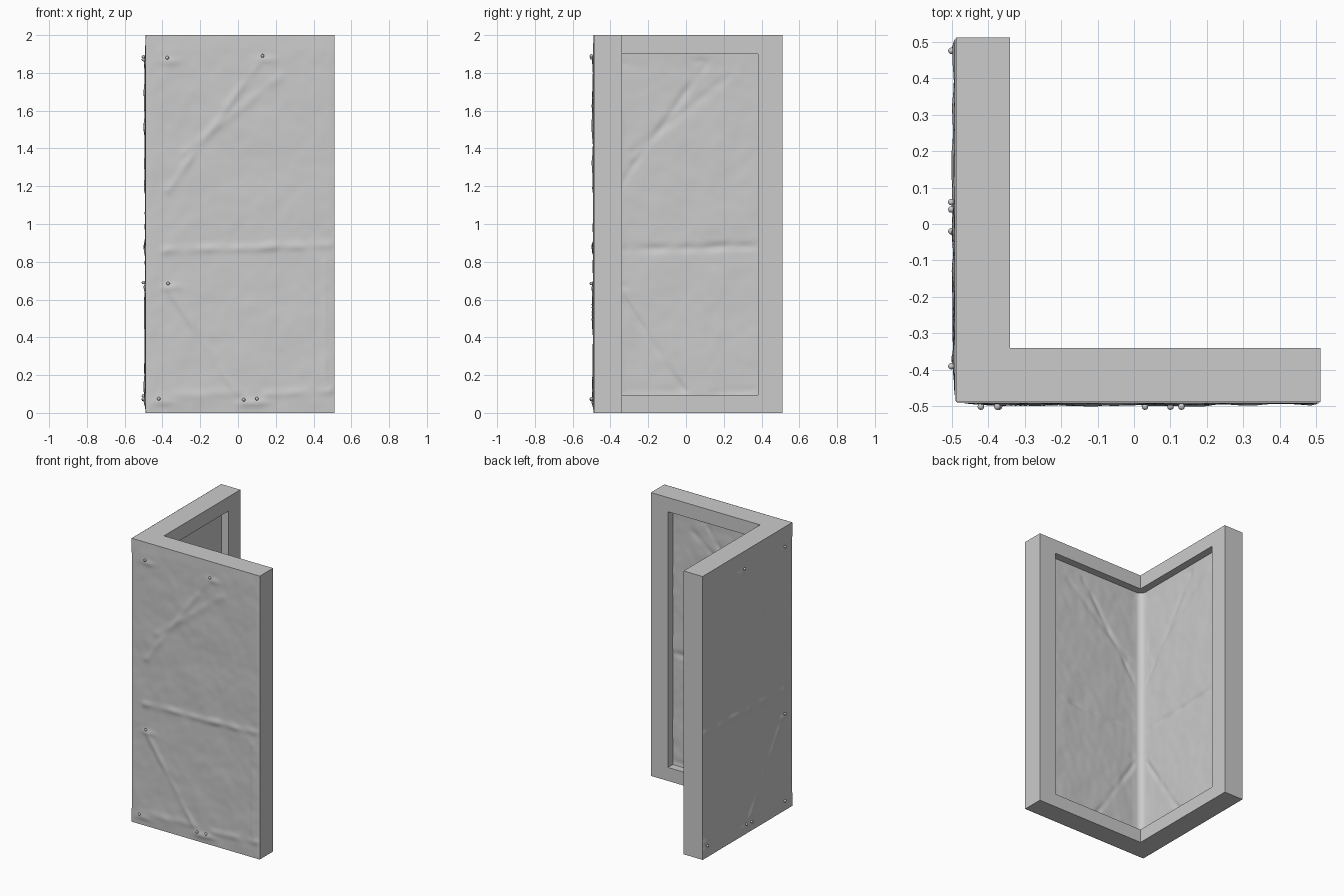
import bpy, bmesh, math
from mathutils import Vector, noise

if "Cube" in bpy.data.objects:
    bpy.data.objects.remove(bpy.data.objects["Cube"])

OUT, INN, END = 0.488, 0.34, 0.512     # outer face, inner face, free end of each wing


def finish(bm, name, smooth=False):
    bmesh.ops.recalc_face_normals(bm, faces=bm.faces)
    mesh = bpy.data.meshes.new(name)
    bm.to_mesh(mesh)
    bm.free()
    obj = bpy.data.objects.new(name, mesh)
    bpy.context.collection.objects.link(obj)
    for p in mesh.polygons:
        p.use_smooth = smooth
    return obj


def prism(name, outline, z0, z1):
    bm = bmesh.new()
    face = bm.faces.new([bm.verts.new((x, y, z0)) for x, y in outline])
    top = bmesh.ops.extrude_face_region(bm, geom=[face])["geom"]
    bmesh.ops.translate(bm, vec=(0, 0, z1 - z0),
                        verts=[v for v in top if isinstance(v, bmesh.types.BMVert)])
    # keep the bottom cap
    if not face.is_valid:
        bmesh.ops.holes_fill(bm, edges=bm.edges)
    return finish(bm, name)


# L-shaped rails and two end posts
L = [(-OUT, -OUT), (END, -OUT), (END, -INN), (-INN, -INN), (-INN, END), (-OUT, END)]
prism("bottom_rail", L, 0, 0.095)
prism("top_rail", L, 1.9, 2.0)
P = [(0.38, -OUT), (END, -OUT), (END, -INN), (0.38, -INN)]
prism("front_wing_post", P, 0.095, 1.9)
prism("side_wing_post", [(y, x) for x, y in P], 0.095, 1.9)

# folds: start (u, z), end (u, z), width, height
FOLDS = [((-0.38, 0.86), (0.52, 0.89), 0.020, 0.008),
         ((-0.37, 1.18), (0.10, 1.84), 0.018, 0.006),
         ((-0.28, 1.38), (0.22, 1.78), 0.022, 0.004),
         ((-0.37, 0.66), (0.00, 0.10), 0.016, 0.006),
         ((-0.40, 0.09), (0.00, 0.10), 0.025, 0.005),
         ((0.15, 0.10), (0.50, 0.12), 0.020, 0.005),
         ((0.46, 0.15), (0.46, 0.80), 0.012, 0.004)]
# tack positions (u, z) on each wing
FRONT_TACKS = [(-0.375, 1.88), (0.13, 1.89), (-0.37, 0.685),
               (-0.42, 0.075), (0.03, 0.07), (0.10, 0.075)]
SIDE_TACKS = [(-0.39, 1.87), (0.06, 1.885), (-0.39, 0.69),
              (-0.39, 0.075), (-0.02, 0.07), (0.04, 0.075), (0.475, 0.09)]


def relief(u, z, tacks, seed):
    h = 0.0025 + 0.0035 * noise.noise((u * 6, z * 5, seed)) \
        + 0.0015 * noise.noise((u * 17, z * 15, seed + 4))
    q = Vector((u, z))
    for a, b, w, amp in FOLDS:
        a, b = Vector(a), Vector(b)
        t = max(0, min(1, (q - a).dot(b - a) / (b - a).length_squared))
        d = (q - a.lerp(b, t)).length
        h += amp * math.exp(-(d / w) ** 2) * (0.75 + noise.noise((u * 9, z * 9, 2)))
    for tu, tz in tacks:       # pucker under each tack
        h += 0.006 * math.exp(-((u - tu - 0.02) / 0.05) ** 2 - ((z - tz + 0.02) / 0.018) ** 2)
    return max(0, min(0.012, h))


def cloth(name, d, r, end, z0, z1, n=76, m=150):
    """Wrinkled sheet following both wings, with a rounded corner."""
    c = -d + r
    path = []
    for i in range(n, 0, -1):
        u = c + (end - c) * i / n
        path.append((-d, u, -1, 0, u, 1))
    for i in range(9):
        a = math.pi + i * math.pi / 16
        nx, ny = math.cos(a), math.sin(a)
        path.append((c + r * nx, c + r * ny, nx, ny, c, 1 if i < 4 else 0))
    for i in range(1, n + 1):
        u = c + (end - c) * i / n
        path.append((u, -d, 0, -1, u, 0))
    bm = bmesh.new()
    rows = []
    for j in range(m + 1):
        z = z0 + (z1 - z0) * j / m
        row = []
        for x, y, nx, ny, u, side in path:
            h = relief(u, z, SIDE_TACKS if side else FRONT_TACKS, 7.3 * side)
            fade = min(1, (z - z0) / 0.05, (z1 - z) / 0.08, (u - c) / 0.04 + 0.3, (end - u) / 0.02)
            h *= max(0, fade)
            row.append(bm.verts.new((x + nx * h, y + ny * h, z)))
        rows.append(row)
    for a, b in zip(rows, rows[1:]):
        for i in range(len(a) - 1):
            bm.faces.new((a[i], a[i + 1], b[i + 1], b[i]))
    return finish(bm, name, True)


# outer cover flush with the frame, inner lining set back in the openings
cloth("outer_cloth", 0.489, 0.008, END, 0, 2)
cloth("inner_cloth", 0.393, 0.045, 0.40, 0.08, 1.915)


# round-headed tacks holding the cloth
def tacks(name, spots, side):
    bm = bmesh.new()
    for u, z in spots:
        made = bmesh.ops.create_uvsphere(bm, u_segments=12, v_segments=8, radius=0.009)["verts"]
        pos = (-0.501, u, z) if side else (u, -0.501, z)
        bmesh.ops.translate(bm, verts=made, vec=pos)
    finish(bm, name, True)


tacks("front_tacks", FRONT_TACKS, False)
tacks("side_tacks", SIDE_TACKS, True)
